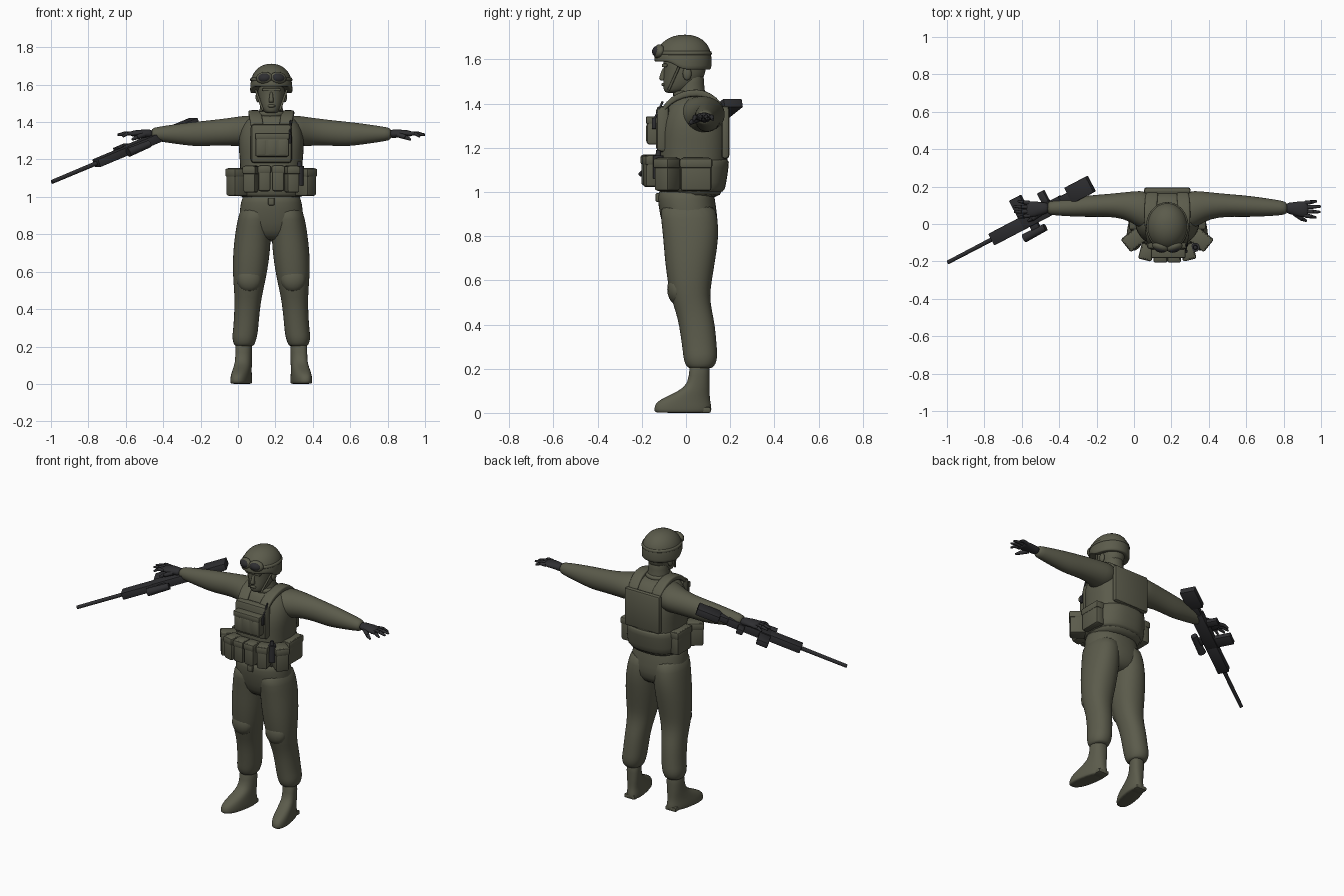
import bpy, bmesh, math
from mathutils import Vector, Matrix

C = 0.178  # centre line of the figure


def material(name, rgb):
    m = bpy.data.materials.new(name)
    m.diffuse_color = (*rgb, 1)
    return m


OLIVE = material("olive_cloth", (0.105, 0.105, 0.071))
DARK = material("dark_gunmetal", (0.028, 0.028, 0.031))


def finish(name, bm, mat, sharp=None):
    bmesh.ops.recalc_face_normals(bm, faces=bm.faces)
    me = bpy.data.meshes.new(name)
    bm.to_mesh(me)
    bm.free()
    me.materials.append(mat)
    for p in me.polygons:
        p.use_smooth = True
    if sharp:
        me.set_sharp_from_angle(angle=math.radians(sharp))
    ob = bpy.data.objects.new(name, me)
    bpy.context.collection.objects.link(ob)
    return ob


def loft(name, axis, rings, mat=OLIVE, n=20, power=2.0, shape=None, sub=1):
    """Rings are (position, centre a, centre b, radius a, radius b) along an axis."""
    bm = bmesh.new()
    a, b = [i for i in range(3) if i != axis]
    e = 2 / power
    loops = []
    for t, ca, cb, ra, rb in rings:
        loop = []
        for i in range(n):
            w = 2 * math.pi * (i + 0.5) / n
            c, s = math.cos(w), math.sin(w)
            co = Vector((0, 0, 0))
            co[axis] = t
            co[a] = ca + ra * math.copysign(abs(c) ** e, c)
            co[b] = cb + rb * math.copysign(abs(s) ** e, s)
            loop.append(bm.verts.new(shape(co) if shape else co))
        loops.append(loop)
    for p, q in zip(loops, loops[1:]):
        for i in range(n):
            j = (i + 1) % n
            bm.faces.new((p[i], p[j], q[j], q[i]))
    bm.faces.new(loops[0])
    bm.faces.new(loops[-1])
    ob = finish(name, bm, mat)
    if sub:
        ob.modifiers.new("smooth", 'SUBSURF').levels = sub
        ob.modifiers["smooth"].render_levels = sub
    return ob


def stack(x, rows):
    """Upright rings from (z, rx, y_front, y_back)."""
    return [(z, x, (f + k) / 2, r, (k - f) / 2) for z, r, f, k in rows]


def box(name, c, size, mat=OLIVE, bevel=0.012, rot=None):
    bm = bmesh.new()
    bmesh.ops.create_cube(bm, size=1)
    bmesh.ops.scale(bm, vec=size, verts=bm.verts)
    if bevel:
        bmesh.ops.bevel(bm, geom=bm.edges[:], offset=bevel, segments=2, profile=0.5, affect='EDGES')
    m = Matrix.Translation(c) @ (rot or Matrix.Identity(4))
    bmesh.ops.transform(bm, matrix=m, verts=bm.verts)
    return finish(name, bm, mat, 35)


def tube(name, p0, p1, r0, r1, mat=OLIVE, n=10):
    p0, p1 = Vector(p0), Vector(p1)
    d = p1 - p0
    m = Matrix.Translation((p0 + p1) / 2) @ d.to_track_quat('Z', 'Y').to_matrix().to_4x4()
    bm = bmesh.new()
    bmesh.ops.create_cone(bm, cap_ends=True, segments=n, radius1=r0, radius2=r1, depth=d.length, matrix=m)
    return finish(name, bm, mat, 50)


def ball(name, c, radii, mat=OLIVE, rot=None):
    bm = bmesh.new()
    m = Matrix.Translation(c) @ (rot or Matrix.Identity(4)) @ Matrix.Diagonal((*radii, 1))
    bmesh.ops.create_uvsphere(bm, u_segments=16, v_segments=10, radius=1, matrix=m)
    return finish(name, bm, mat)


# Torso and trousers top
loft("torso", 2, stack(C, [(0.97, .150, -.11, .150), (1.0, .162, -.12, .165), (1.1, .166, -.125, .185),
     (1.2, .168, -.12, .192), (1.28, .178, -.12, .192), (1.36, .170, -.10, .178),
     (1.415, .135, -.07, .15), (1.445, .075, -.05, .10)]), power=2.5, n=28)
loft("pelvis", 2, stack(C, [(1.03, .155, -.125, .125), (.97, .163, -.13, .13), (.9, .174, -.12, .143),
     (.82, .172, -.10, .145), (.76, .10, -.06, .10)]), power=2.3, n=24)
loft("cummerbund", 2, stack(C, [(1.0, .166, -.125, .168), (1.003, .174, -.132, .176), (1.08, .176, -.135, .19),
     (1.145, .174, -.135, .197), (1.15, .166, -.125, .19)]), power=2.5, n=28)

# Vest plates, front panel and shoulder straps
box("back_plate", (C, .178, 1.27), (.25, .036, .24), bevel=.015)
box("chest_plate", (C, -.105, 1.285), (.22, .06, .21), bevel=.02)
box("admin_pouch", (C + .005, -.14, 1.277), (.18, .075, .125))
box("admin_flap", (C + .005, -.143, 1.325), (.186, .078, .035), bevel=.008)
for i in (-1, 0, 1):
    box("chest_magazine_pouch", (C + .005 + i * .056, -.165, 1.265), (.048, .03, .085), bevel=.008)
tube("chest_cord", (.276, -.142, 1.33), (.282, -.105, 1.41), .005, .005, DARK)
box("chest_clip", (.278, -.145, 1.31), (.014, .02, .05), DARK, .004)
box("belt_buckle", (C, -.128, .975), (.035, .02, .04), bevel=.006)

for s in (1, -1):
    # Shoulder straps curve over from chest to back
    loft("shoulder_strap", 1, [(y, C + s * d, z, .034, .016) for y, d, z in
         [(-.125, .07, 1.34), (-.09, .078, 1.395), (-.045, .084, 1.43), (.02, .09, 1.45),
          (.08, .09, 1.448), (.14, .085, 1.415), (.18, .08, 1.36)]], n=12, power=5)

    # Belt pouches: side offset, y, z, size, turn
    for d, y, z, size, turn in [(.037, -.165, 1.1, (.066, .075, .14), 0),
                                (.11, -.15, 1.095, (.066, .08, .145), .25),
                                (.182, -.085, 1.08, (.08, .095, .15), .9),
                                (.172, .045, 1.08, (.06, .14, .15), 0)]:
        r = Matrix.Rotation(s * turn, 4, 'Z')
        box("belt_pouch", (C + s * d, y, z), size, rot=r)
        box("pouch_flap", (C + s * d, y, z + size[2] * .33),
            (size[0] + .008, size[1] + .008, size[2] * .3), rot=r, bevel=.01)

    # Leg, gathered above the boot
    loft("trouser_leg", 2, [(z, C + s * d, (f + k) / 2, r, (k - f) / 2) for z, d, r, f, k in
         [(.96, .08, .082, -.12, .13), (.88, .09, .091, -.115, .145), (.8, .098, .097, -.105, .15),
          (.7, .106, .1, -.098, .135), (.6, .114, .093, -.085, .118), (.53, .119, .083, -.072, .108),
          (.46, .124, .073, -.048, .118), (.4, .129, .069, -.032, .132), (.3, .136, .067, -.018, .14),
          (.265, .141, .068, -.014, .143), (.235, .144, .064, -.01, .14), (.21, .145, .055, .002, .128),
          (.2, .145, .046, .012, .115)]], power=2.2)
    ball("knee_fold", (C + s * .118, -.04, .56), (.068, .045, .07))
    # Boot, toes turned slightly outward
    loft("boot", 2, stack(C + s * .147, [(0, .046, -.135, .11), (.004, .052, -.145, .116), (.03, .052, -.145, .117),
         (.055, .049, -.13, .11), (.085, .046, -.065, .108), (.115, .044, -.005, .108),
         (.16, .044, .015, .107), (.25, .045, .015, .11)]), power=2.4,
         shape=lambda v: Vector((v.x - s * .18 * (v.y - .06), v.y, v.z)))
    box("boot_heel", (C + s * .145, .08, .013), (.075, .065, .026), bevel=.008)

    # Sleeve
    loft("sleeve", 0, [(C + s * d, cy, cz, ry, rz) for d, cy, cz, ry, rz in
         [(.05, .05, 1.355, .09, .075), (.12, .072, 1.352, .107, .085), (.17, .085, 1.35, .092, .081),
          (.23, .099, 1.348, .071, .074), (.32, .1, 1.342, .061, .069), (.4, .096, 1.336, .059, .067),
          (.46, .093, 1.336, .055, .06), (.54, .089, 1.336, .048, .049), (.61, .086, 1.336, .039, .038),
          (.645, .085, 1.336, .033, .031)]])

    # Gloved hand
    loft("glove", 0, [(C + s * d, cy, cz, ry, rz) for d, cy, cz, ry, rz in
         [(.63, .085, 1.336, .03, .026), (.67, .083, 1.338, .033, .022), (.71, .08, 1.34, .044, .02),
          (.745, .079, 1.338, .043, .016), (.755, .079, 1.337, .036, .01)]], DARK, n=14)
    for y0, y1, tip, z1 in [(.046, .035, .795, 1.322), (.068, .064, .818, 1.33),
                            (.09, .094, .822, 1.332), (.112, .122, .798, 1.327)]:
        mid = (C + s * (.74 + tip) / 2, (y0 + y1) / 2, 1.34)
        tube("finger", (C + s * .735, y0, 1.338), mid, .012, .0105, DARK, 8)
        tube("fingertip", mid, (C + s * tip, y1, z1), .0105, .006, DARK, 8)
    tube("thumb", (C + s * .68, .058, 1.332), (C + s * .72, .028, 1.318), .015, .012, DARK, 8)
    tube("thumb_tip", (C + s * .72, .028, 1.318), (C + s * .745, .016, 1.306), .012, .006, DARK, 8)

    # Head details
    ball("ear", (C + s * .072, .005, 1.535), (.012, .02, .03))
    tube("chin_strap", (C + s * .083, -.03, 1.57), (C + s * .045, -.078, 1.463), .006, .006)
    tilt = Matrix.Rotation(-.35, 4, 'X') @ Matrix.Rotation(s * .3, 4, 'Z')
    ball("goggle_frame", (C + s * .038, -.124, 1.637), (.045, .022, .032), rot=tilt)
    ball("goggle_lens", (C + s * .038, -.131, 1.637), (.036, .021, .025), DARK, tilt)

# Neck and head
loft("neck", 2, stack(C, [(1.40, .075, -.05, .10), (1.44, .068, -.045, .09), (1.49, .058, -.035, .08),
     (1.56, .06, -.03, .085)]))
loft("collar", 2, stack(C, [(1.42, .088, -.065, .105), (1.45, .078, -.06, .098), (1.462, .07, -.05, .09)]))
loft("head", 2, stack(C, [(1.447, .026, -.09, -.03), (1.457, .042, -.1, .0), (1.48, .057, -.105, .05),
     (1.52, .068, -.103, .085), (1.56, .073, -.1, .092), (1.6, .073, -.108, .09), (1.64, .06, -.08, .07)]),
     power=2.2)
loft("nose", 2, stack(C, [(1.503, .012, -.112, -.09), (1.51, .015, -.126, -.09), (1.53, .011, -.118, -.09),
     (1.565, .008, -.106, -.09)]), n=10)
box("brow", (C, -.097, 1.573), (.1, .025, .016), bevel=.006)
ball("lips", (C, -.102, 1.486), (.022, .009, .008))


# Helmet with raised front rim, and goggle strap
def raise_front(v):
    if v.z < 1.59:
        v.z += .035 * min(1, max(0, (-v.y - .02) / .05))
    return v


loft("helmet", 2, stack(C, [(1.562, .095, -.12, .09), (1.55, .112, -.142, .112), (1.565, .115, -.146, .117),
     (1.625, .111, -.14, .117), (1.66, .098, -.125, .104), (1.69, .073, -.093, .078),
     (1.707, .04, -.055, .042), (1.712, .012, -.02, .012)]), n=28, shape=raise_front)
loft("goggle_strap", 2, stack(C, [(1.618, .108, -.135, .112), (1.62, .116, -.144, .12), (1.638, .112, -.139, .116),
     (1.64, .104, -.13, .108)]), n=28)

# Canister carried on the left side
tube("canister", (.328, -.125, 1.06), (.328, -.125, 1.165), .024, .024, DARK, 16)
tube("canister_top", (.328, -.125, 1.165), (.328, -.125, 1.19), .013, .01, DARK, 12)

# Rifle, lying on its side along one slanted axis
muzzle = Vector((-.995, -.205, 1.08))
u = Vector((.775, .405, .325)).normalized()
w = u.cross(Vector((.46, -.88, 0))).normalized()
v = w.cross(u)
frame = Matrix((u, v, w)).transposed().to_4x4()


def along(s, h=0):
    return muzzle + u * s + v * h


def rifle_box(name, s0, s1, h0, h1, width):
    box(name, along((s0 + s1) / 2, (h0 + h1) / 2), (s1 - s0, h1 - h0, width), DARK, .005, frame)


tube("rifle_barrel", along(0), along(.32), .011, .012, DARK, 10)
rifle_box("rifle_handguard", .285, .5, -.035, .035, .044)
rifle_box("rifle_receiver", .48, .74, -.04, .035, .048)
rifle_box("rifle_stock_neck", .72, .83, -.035, .02, .036)
rifle_box("rifle_stock", .79, .93, -.065, .03, .042)
rifle_box("rifle_magazine", .475, .545, -.14, -.03, .034)
rifle_box("rifle_grip", .635, .675, -.105, -.03, .032)
rifle_box("scope_mount", .51, .56, .03, .065, .024)
tube("scope", along(.45, .075), along(.585, .075), .024, .02, DARK, 14)
